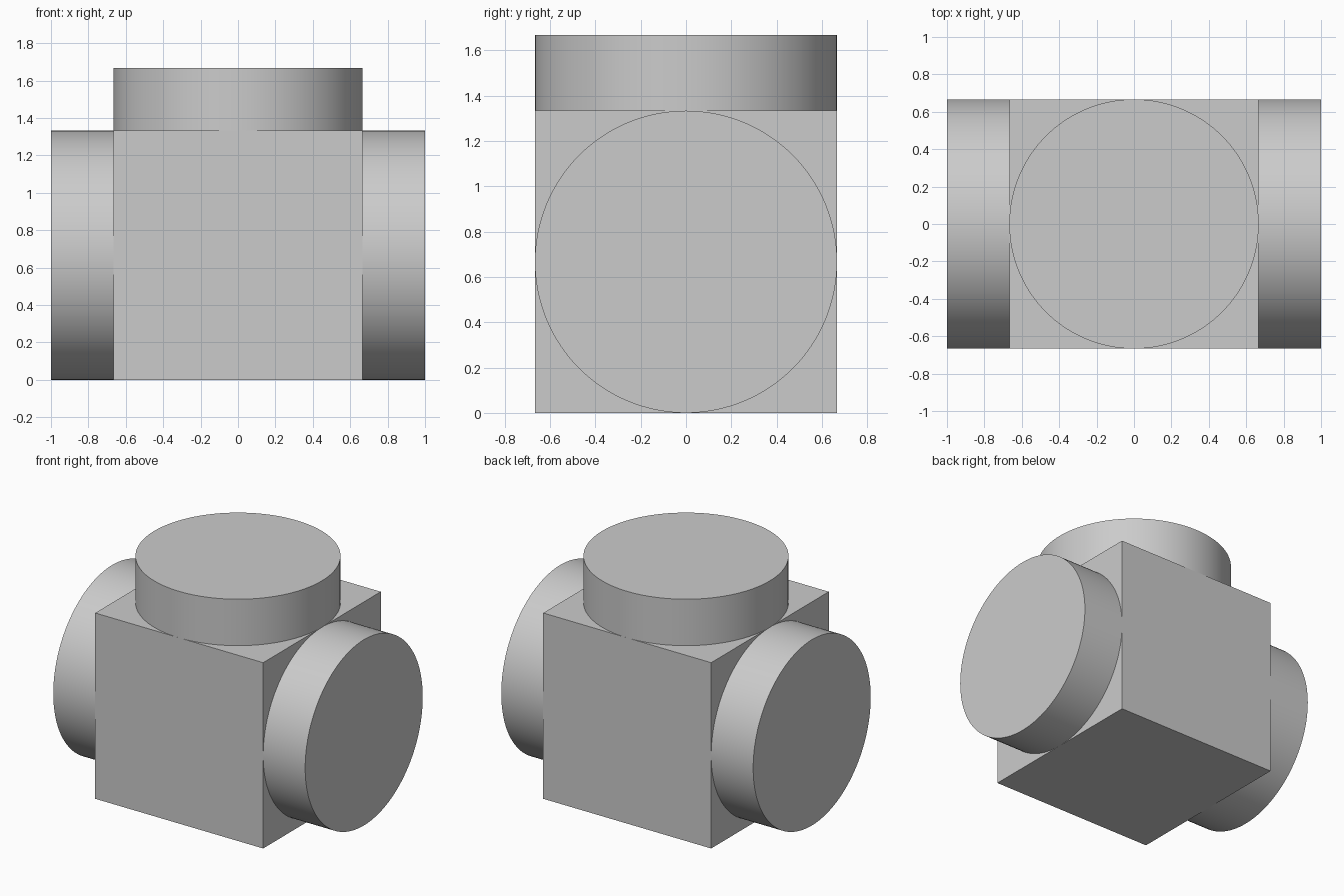
import bpy
from math import pi, radians

default = bpy.data.objects.get("Cube")
if default:
    bpy.data.objects.remove(default, do_unlink=True)

# Single plain grey
GREY = (0.6, 0.6, 0.6, 1)
grey = bpy.data.materials.new("plain grey")
grey.use_nodes = True
grey.diffuse_color = GREY
grey.node_tree.nodes["Principled BSDF"].inputs["Base Color"].default_value = GREY

HALF = 2 / 3       # half the block's side, and the radius of each disc
THICK = 1 / 3      # thickness of each disc


def finish(name):
    obj = bpy.context.object
    obj.name = name
    obj.data.materials.append(grey)
    return obj


def disc(name, location, rotation):
    """Round boss with a smooth wall and sharp rims."""
    bpy.ops.mesh.primitive_cylinder_add(vertices=128, radius=HALF, depth=THICK,
                                        location=location, rotation=rotation)
    finish(name)
    bpy.ops.object.shade_smooth_by_angle(angle=radians(30))


# Central block
bpy.ops.mesh.primitive_cube_add(size=2 * HALF, location=(0, 0, HALF))
finish("central_block")

# Discs on the top and both sides
reach = HALF + THICK / 2
disc("top_disc", (0, 0, HALF + reach), (0, 0, 0))
for side, sign in (("left", 1), ("right", -1)):
    disc(side + "_disc", (sign * reach, 0, HALF), (0, sign * pi / 2, 0))
